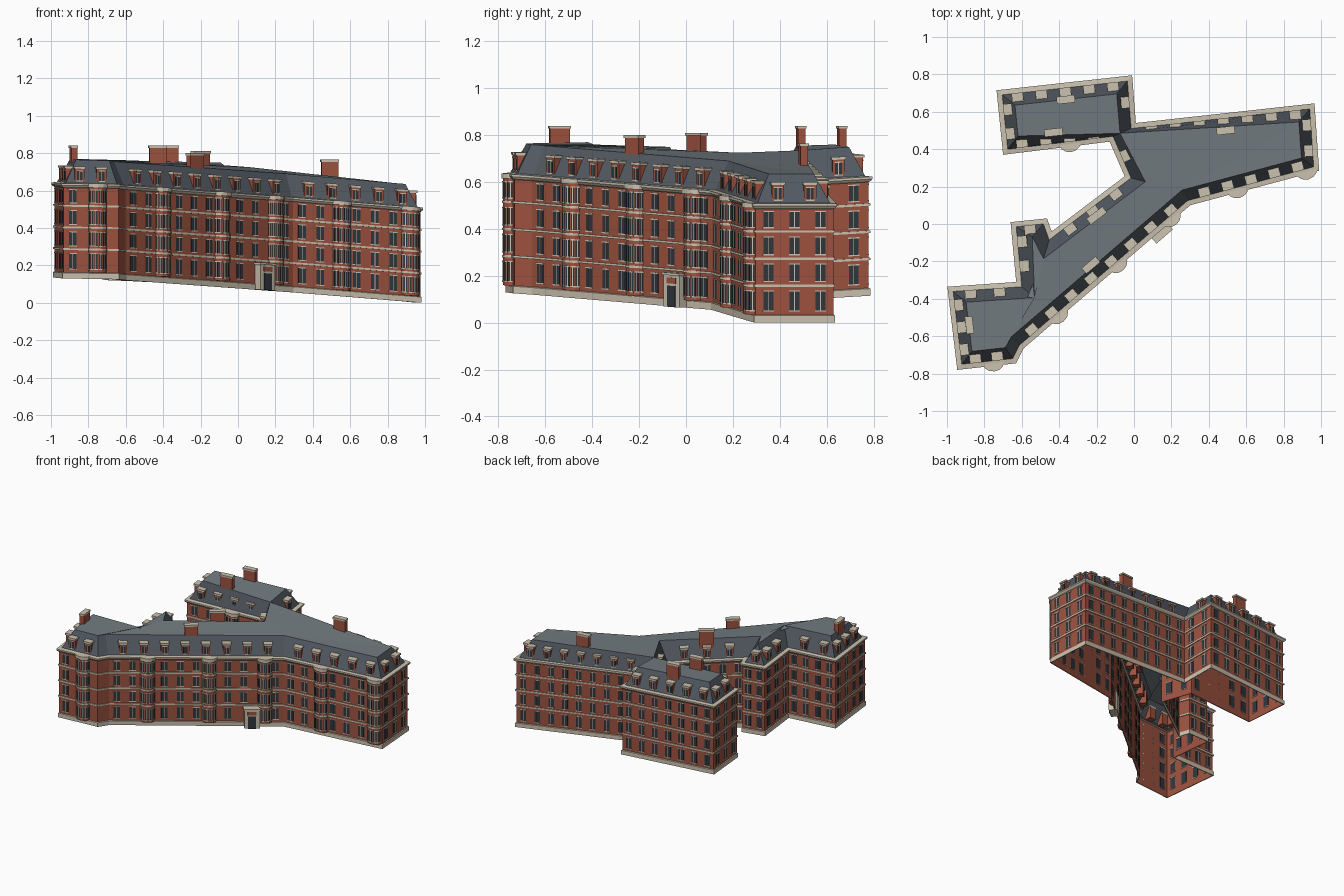
import bpy, bmesh, math
from mathutils import Vector as V

if "Cube" in bpy.data.objects:
    bpy.data.objects.remove(bpy.data.objects["Cube"])

# Footprint at the cornice edge, counter-clockwise: x, y, ground height
FOOT = [(-.945, -.78, .13), (-.63, -.745, .125), (-.59, -.665, .12), (.30, .10, .055),
        (.99, .285, 0), (.965, .645, 0), (.01, .54, .10), (-.01, .795, .115),
        (-.735, .715, .125), (-.70, .37, .12), (-.13, .44, .10), (-.05, .255, .09),
        (-.44, -.04, .11), (-.465, .03, .11), (-.66, .01, .12), (-.63, -.31, .125),
        (-.998, -.335, .135)]
P = [V(p) for p in FOOT]
N = len(P)
WALL = .014
UP = V((0, 0, 1))
FLOORS = [(.05, .135), (.175, .25), (.29, .365), (.405, .475)]


def mat(name, r, g, b):
    m = bpy.data.materials.new(name)
    m.diffuse_color = (r, g, b, 1)
    m.use_nodes = True
    m.node_tree.nodes["Principled BSDF"].inputs["Base Color"].default_value = m.diffuse_color
    return m


BRICK = mat("brick", .34, .085, .05)
CREAM = mat("stone", .60, .54, .43)
SLATE = mat("slate", .085, .10, .12)
LEAD = mat("lead", .17, .20, .215)
GLASS = mat("glass", .03, .038, .047)


def finish(bm, name, m):
    bmesh.ops.recalc_face_normals(bm, faces=bm.faces)
    me = bpy.data.meshes.new(name)
    bm.to_mesh(me)
    bm.free()
    me.materials.append(m)
    o = bpy.data.objects.new(name, me)
    bpy.context.collection.objects.link(o)


def inset(d):
    """Mitred inward offset of the footprint."""
    out = []
    for i in range(N):
        a = (P[i] - P[i - 1]).to_2d().normalized()
        b = (P[(i + 1) % N] - P[i]).to_2d().normalized()
        na, nb = V((-a.y, a.x)), V((-b.y, b.x))
        s = (na + nb) * (d / (1 + na.dot(nb)))
        out.append(P[i] + V((s.x, s.y, 0)))
    return out


def sweep(bm, profile):
    """Carry a profile of (inset, height) round the footprint."""
    rows = [[bm.verts.new(p + UP * z) for p in inset(d)] for d, z in profile]
    for r, q in zip(rows, rows[1:]):
        for i in range(N):
            j = (i + 1) % N
            bm.faces.new((r[i], r[j], q[j], q[i]))
    return rows


def box(bm, o, t, n, a, b, c):
    """Box spanning ranges a, b, c along tangent, normal and up."""
    v = [bm.verts.new(o + t * x + n * y + UP * z) for z in c for x, y in
         ((a[0], b[0]), (a[1], b[0]), (a[1], b[1]), (a[0], b[1]))]
    for f in ((3, 2, 1, 0), (4, 5, 6, 7), (0, 1, 5, 4), (1, 2, 6, 5), (2, 3, 7, 6), (3, 0, 4, 7)):
        bm.faces.new([v[k] for k in f])


def window(o, t, n, w, z0, z1):
    """Dark pane with stone mullion, sill and lintel."""
    h = w / 2
    box(panes, o, t, n, (-h, h), (-.003, .002), (z0, z1))
    box(trim, o, t, n, (-.0015, .0015), (0, .003), (z0, z1))
    for z in (z0, z1):
        box(trim, o, t, n, (-h - .003, h + .003), (-.003, .004), (z - .0025, z + .0025))


# Brick walls, open underneath
bm = bmesh.new()
sweep(bm, [(WALL, 0), (WALL, .505)])
finish(bm, "brick_walls", BRICK)

# Plinth, string courses and cornice
bm = bmesh.new()
sweep(bm, [(WALL, 0), (WALL - .006, 0), (WALL - .006, .03), (WALL, .033)])
for z in (.152, .268, .384):
    sweep(bm, [(WALL, z), (WALL - .006, z), (WALL - .006, z + .01), (WALL, z + .01)])
sweep(bm, [(WALL, .485), (.006, .49), (0, .498), (0, .508), (.035, .512)])
finish(bm, "stone_bands", CREAM)

# Mansard slopes; the narrow neck and the rear stub close to single points
bm = bmesh.new()
top = sweep(bm, [(.026, .508), (.09, .635)])[1]
top[6].co = top[10].co = V((-.075, .485, .735))
top[13].co = top[14].co = (top[13].co + top[14].co) / 2
pts = [v.co.copy() for v in top]
bmesh.ops.remove_doubles(bm, verts=bm.verts, dist=1e-5)
finish(bm, "mansard_slopes", SLATE)

# Flat roof tops: rear wing, then main body in strips between front and back eaves
bm = bmesh.new()
tv = [bm.verts.new(p) for p in pts]
for ids in ((6, 7, 8, 9), (5, 6, 11, 3), (5, 3, 4), (11, 12, 2, 3),
            (12, 13, 15), (12, 15, 2), (15, 16, 0), (15, 0, 1), (15, 1, 2)):
    bm.faces.new([tv[i] for i in ids])
bmesh.ops.delete(bm, geom=[v for v in bm.verts if not v.link_faces], context='VERTS')
finish(bm, "flat_roof", LEAD)

panes, trim = bmesh.new(), bmesh.new()
dorm, caps, bays, baytrim = (bmesh.new() for _ in range(4))
# Bays: footprint edge, x, y
BAYS = [(2, .20, .03), (2, -.09, -.21), (2, -.40, -.49), (0, -.75, -.755),
        (3, .555, .18), (3, .925, .27), (9, -.34, .41)]
walls = inset(WALL)


def frame(i):
    a, b = walls[i], walls[(i + 1) % N]
    flat = (b - a).to_2d().length
    t = (b - a) / flat
    return a, t, V((t.y, -t.x, 0)), flat


# Bay windows: shallow faceted brick towers
bay_pos = {}
for e, x, y in BAYS:
    a, t, n, L = frame(e)
    s = (V((x, y, 0)) - a).to_2d().dot(t.to_2d())
    bay_pos.setdefault(e, []).append(s)
    o = a + t * s

    def arc(r, z):
        return [o + t * (r * math.cos(k * math.pi / 6)) +
                n * ((r - .012) * math.sin(k * math.pi / 6)) + UP * z for k in range(7)]

    def half_drum(bm, r, z0, z1):
        lo, hi = ([bm.verts.new(p) for p in arc(r, z)] for z in (z0, z1))
        for k in range(6):
            bm.faces.new((lo[k], lo[k + 1], hi[k + 1], hi[k]))
        bm.faces.new(hi)
        bm.faces.new(lo[::-1])

    half_drum(bays, .048, .033, .5)
    for z0, z1 in ((.152, .162), (.268, .278), (.384, .394), (.488, .51)):
        half_drum(baytrim, .052 if z1 < .5 else .056, z0, z1)
    ring = arc(.048, 0)
    for p, q in zip(ring, ring[1:]):
        ft = (p - q).normalized()
        fn = V((ft.y, -ft.x, 0)).normalized()
        mid = (p + q) / 2
        if fn.dot(mid - o) < 0:
            fn = -fn
        for z0, z1 in FLOORS:
            window(mid, ft, fn, .016, z0, z1)
finish(bays, "bay_towers", BRICK)
finish(baytrim, "bay_bands", CREAM)

# Wall windows and dormers along every side
DOOR = (.145, -.045)
for i in range(N):
    a, t, n, L = frame(i)
    if L < .12:
        continue
    k = max(1, round(L / .105))
    for j in range(k):
        s = (j + .5) * L / k
        if any(abs(s - b) < .065 for b in bay_pos.get(i, [])):
            continue
        o = a + t * s
        near_door = i == 2 and (o.to_2d() - V(DOOR)).length < .08
        for z0, z1 in FLOORS[1 if near_door else 0:]:
            window(o, t, n, .042, z0, z1)
    k = max(1, round((L - .06) / .135))
    for j in range(k):
        o = a + t * (.03 + (j + .5) * (L - .06) / k)
        box(dorm, o, t, n, (-.026, .026), (-.066, -.018), (.505, .588))
        box(caps, o, t, n, (-.031, .031), (-.064, -.012), (.588, .6))
        window(o - n * .018, t, n, .03, .522, .577)
finish(dorm, "dormers", BRICK)
finish(caps, "dormer_caps", CREAM)

# Entrance porch with dark door and brick panel
a, t, n, L = frame(2)
o = a + t * (V((DOOR[0], DOOR[1], 0)) - a).to_2d().dot(t.to_2d())
porch, panel = bmesh.new(), bmesh.new()
box(porch, o, t, n, (-.052, .052), (-.01, .045), (0, .135))
box(porch, o, t, n, (-.058, .058), (-.01, .052), (.135, .146))
box(panel, o, t, n, (-.03, .03), (.04, .048), (.1, .125))
box(panes, o, t, n, (-.027, .027), (.04, .048), (0, .09))
finish(porch, "entrance_porch", CREAM)
finish(panel, "porch_panel", BRICK)
finish(panes, "window_panes", GLASS)
finish(trim, "window_trim", CREAM)

# Chimney stacks: x, y, top, length, angle
stack, pots = bmesh.new(), bmesh.new()
for x, y, z, l, ang in ((-.88, -.54, .84, .085, 97), (-.365, .665, .84, .09, 6),
                        (-.43, .49, .84, .09, 6), (-.20, .045, .81, .10, 37),
                        (-.23, -.22, .80, .09, 40), (.49, .50, .765, .09, 6)):
    r = math.radians(ang)
    t, n, h = V((math.cos(r), math.sin(r), 0)), V((-math.sin(r), math.cos(r), 0)), l / 2
    o = V((x, y, 0))
    box(stack, o, t, n, (-h, h), (-.016, .016), (z - .18, z - .01))
    box(pots, o, t, n, (-h - .004, h + .004), (-.02, .02), (z - .012, z))
finish(stack, "chimney_stacks", BRICK)
finish(pots, "chimney_caps", CREAM)
